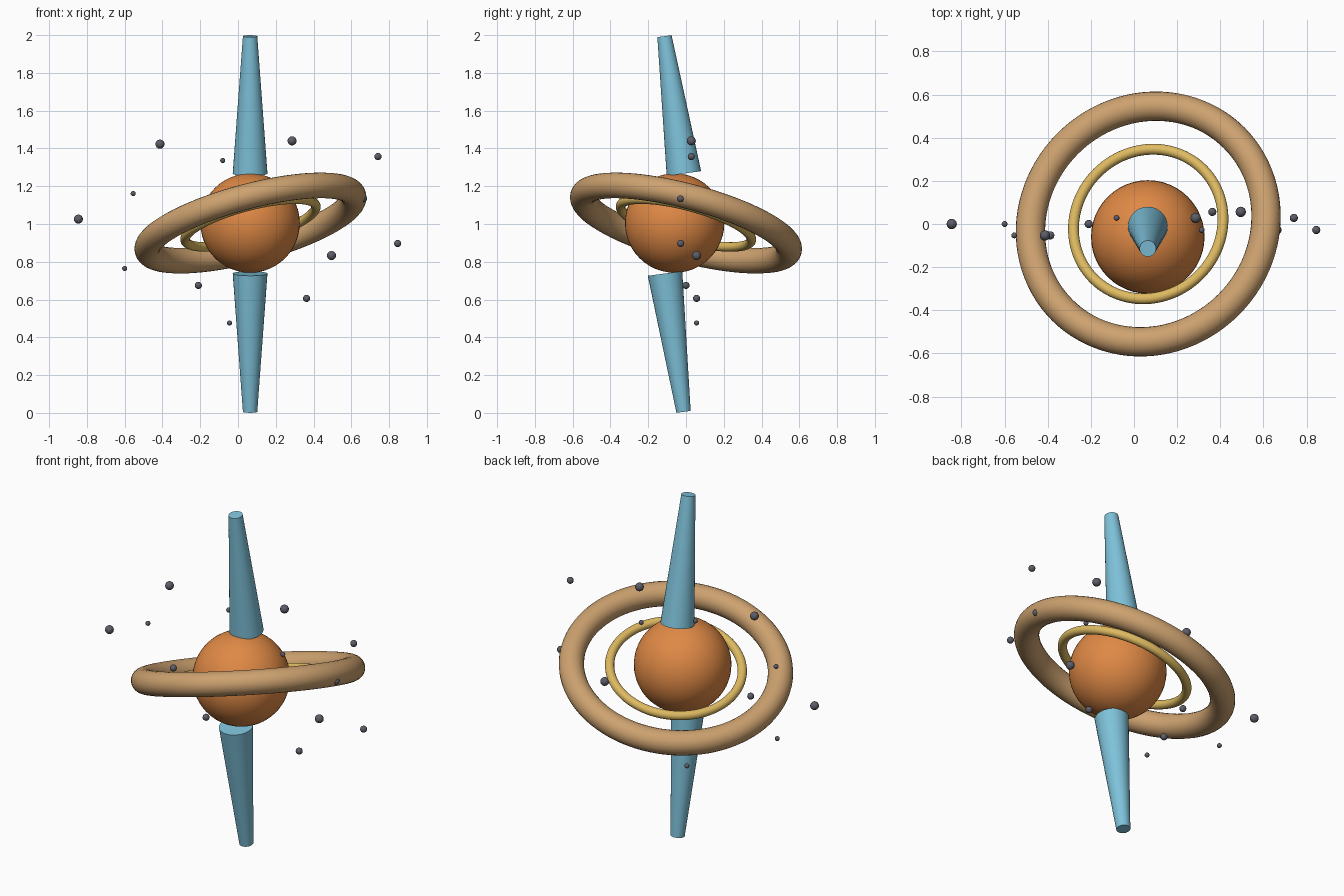
import bpy
import math
from mathutils import Vector

if "Cube" in bpy.data.objects:
    bpy.data.objects.remove(bpy.data.objects["Cube"], do_unlink=True)


def make_material(name, rgb):
    mat = bpy.data.materials.new(name)
    mat.use_nodes = True
    colour = (*rgb, 1)
    mat.diffuse_color = colour
    mat.node_tree.nodes["Principled BSDF"].inputs["Base Color"].default_value = colour
    return mat


orange = make_material("orange", (0.74, 0.25, 0.06))
blue = make_material("sky blue", (0.21, 0.54, 0.70))
tan = make_material("tan", (0.61, 0.36, 0.16))
gold = make_material("gold", (0.73, 0.49, 0.12))
grey = make_material("slate grey", (0.11, 0.11, 0.14))


def finish(name, mat):
    obj = bpy.context.object
    obj.name = name
    obj.data.materials.append(mat)
    bpy.ops.object.shade_smooth_by_angle(angle=math.radians(40))


def ball(name, centre, radius, mat, segments):
    bpy.ops.mesh.primitive_uv_sphere_add(segments=segments, ring_count=segments // 2,
                                         radius=radius, location=centre)
    finish(name, mat)


def ring(name, major, minor, mat):
    turn = Vector((-0.25, 0.25, 0.936)).to_track_quat("Z", "Y")
    bpy.ops.mesh.primitive_torus_add(major_segments=96, minor_segments=24,
                                     major_radius=major, minor_radius=minor,
                                     location=(0.066, 0, 1.005), rotation=turn.to_euler())
    finish(name, mat)


def jet(name, wide_end, narrow_end):
    a, b = Vector(wide_end), Vector(narrow_end)
    turn = (b - a).to_track_quat("Z", "Y")
    bpy.ops.mesh.primitive_cone_add(vertices=32, radius1=0.092, radius2=0.038,
                                    depth=(b - a).length, location=(a + b) / 2,
                                    rotation=turn.to_euler())
    finish(name, blue)


# Central body and the two tilted rings
ball("core_sphere", (0.064, -0.06, 1.005), 0.263, orange, 48)
ring("outer_ring", 0.564, 0.068, tan)
ring("inner_ring", 0.358, 0.025, gold)

# Tapered polar jets, tilted towards the front at the top
jet("upper_jet", (0.064, -0.011, 1.267), (0.064, -0.114, 1.9945))
jet("lower_jet", (0.064, -0.111, 0.738), (0.064, -0.013, 0.0055))

# Scattered pebbles, grouped by size
pebbles = {
    0.024: [(-0.413, -0.053, 1.423), (0.286, 0.028, 1.44), (-0.845, 0, 1.026),
            (0.495, 0.056, 0.833)],
    0.019: [(0.741, 0.028, 1.357), (0.845, -0.028, 0.897), (-0.21, 0, 0.675),
            (0.363, 0.056, 0.606), (-0.388, -0.053, 0.94), (0.665, -0.028, 1.135)],
    0.0135: [(-0.081, 0.028, 1.336), (-0.555, -0.053, 1.161), (-0.6, 0, 0.765),
             (-0.045, 0.056, 0.476), (0.314, -0.028, 1.2)],
}
for radius, centres in pebbles.items():
    for centre in centres:
        ball("pebble", centre, radius, grey, 16)
